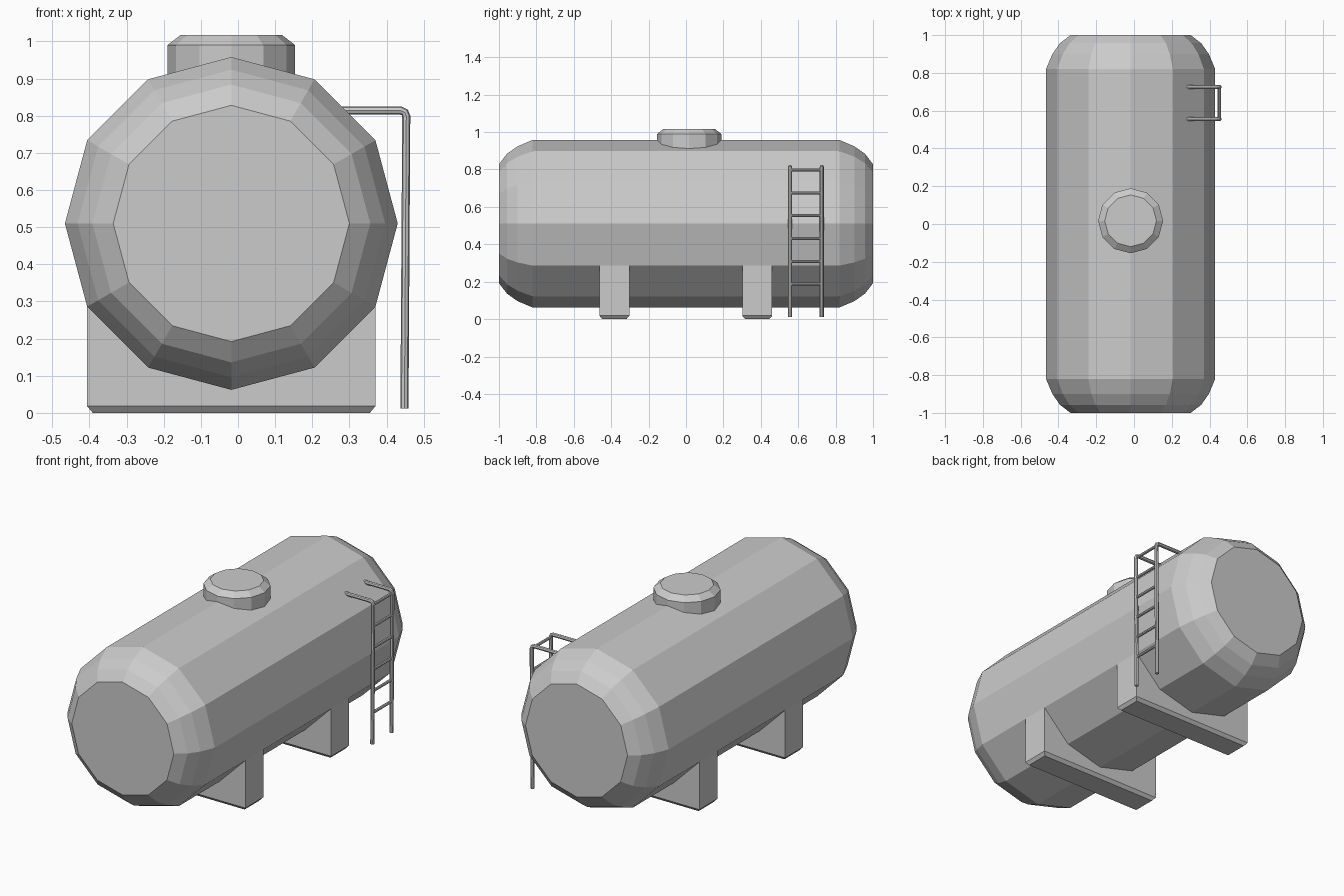
import bpy, bmesh, math

if "Cube" in bpy.data.objects:
    bpy.data.objects.remove(bpy.data.objects["Cube"])

CX = -0.018  # shared axis of tank, hatch and saddles


def mesh_object(name, bm):
    bmesh.ops.recalc_face_normals(bm, faces=bm.faces[:])
    me = bpy.data.meshes.new(name)
    bm.to_mesh(me)
    bm.free()
    ob = bpy.data.objects.new(name, me)
    bpy.context.collection.objects.link(ob)
    return ob


def loft(name, rings):
    """Join rings of equal vertex count and cap both ends."""
    bm = bmesh.new()
    loops = [[bm.verts.new(p) for p in ring] for ring in rings]
    n = len(loops[0])
    for a, b in zip(loops, loops[1:]):
        for i in range(n):
            j = (i + 1) % n
            bm.faces.new((a[i], a[j], b[j], b[i]))
    bm.faces.new(loops[0])
    bm.faces.new(loops[-1])
    return mesh_object(name, bm)


def circle(r, n=12):
    return [(r * math.cos(2 * math.pi * i / n), r * math.sin(2 * math.pi * i / n))
            for i in range(n)]


def tube(name, points, radius):
    cu = bpy.data.curves.new(name, 'CURVE')
    cu.dimensions = '3D'
    cu.bevel_depth = radius
    cu.bevel_resolution = 2
    cu.use_fill_caps = True
    sp = cu.splines.new('POLY')
    sp.points.add(len(points) - 1)
    for p, co in zip(sp.points, points):
        p.co = (*co, 1)
    for s in cu.splines:
        s.use_smooth = False
    ob = bpy.data.objects.new(name, cu)
    bpy.context.collection.objects.link(ob)
    return ob


# Tank: twelve-sided barrel with rounded ends
half = [(0.82, 0.448), (0.90, 0.414), (0.957, 0.374), (1.0, 0.318)]
profile = [(-y, r) for y, r in reversed(half)] + half
loft("tank", [[(CX + u, y, 0.51 + v) for u, v in circle(r)] for y, r in profile])

# Hatch on top
loft("hatch", [[(CX + u, 0.017 + v, z) for u, v in circle(r)]
               for z, r in [(0.89, 0.172), (0.99, 0.172), (1.017, 0.137)]])

# Saddles with chamfered feet
for name, y in (("front_saddle", -0.383), ("back_saddle", 0.381)):
    rings = []
    for z, inset in ((0, 0.015), (0.018, 0), (0.286, 0)):
        hx, hy = 0.388 - inset, 0.08 - inset
        rings.append([(CX + sx * hx, y + sy * hy, z)
                      for sx, sy in ((-1, -1), (1, -1), (1, 1), (-1, 1))])
    loft(name, rings)

# Ladder: two bent rails and six rungs
Y0, Y1 = 0.556, 0.726
for name, y in (("ladder_rail_front", Y0), ("ladder_rail_back", Y1)):
    tube(name, [(0.448, y, 0.012), (0.453, y, 0.798), (0.449, y, 0.809),
                (0.438, y, 0.814), (0.28, y, 0.814)], 0.011)
for i in range(6):
    z = 0.187 + 0.122 * i
    x = 0.448 + 0.006 * z
    tube(f"ladder_rung_{i + 1}", [(x, Y0, z), (x, Y1, z)], 0.008)
